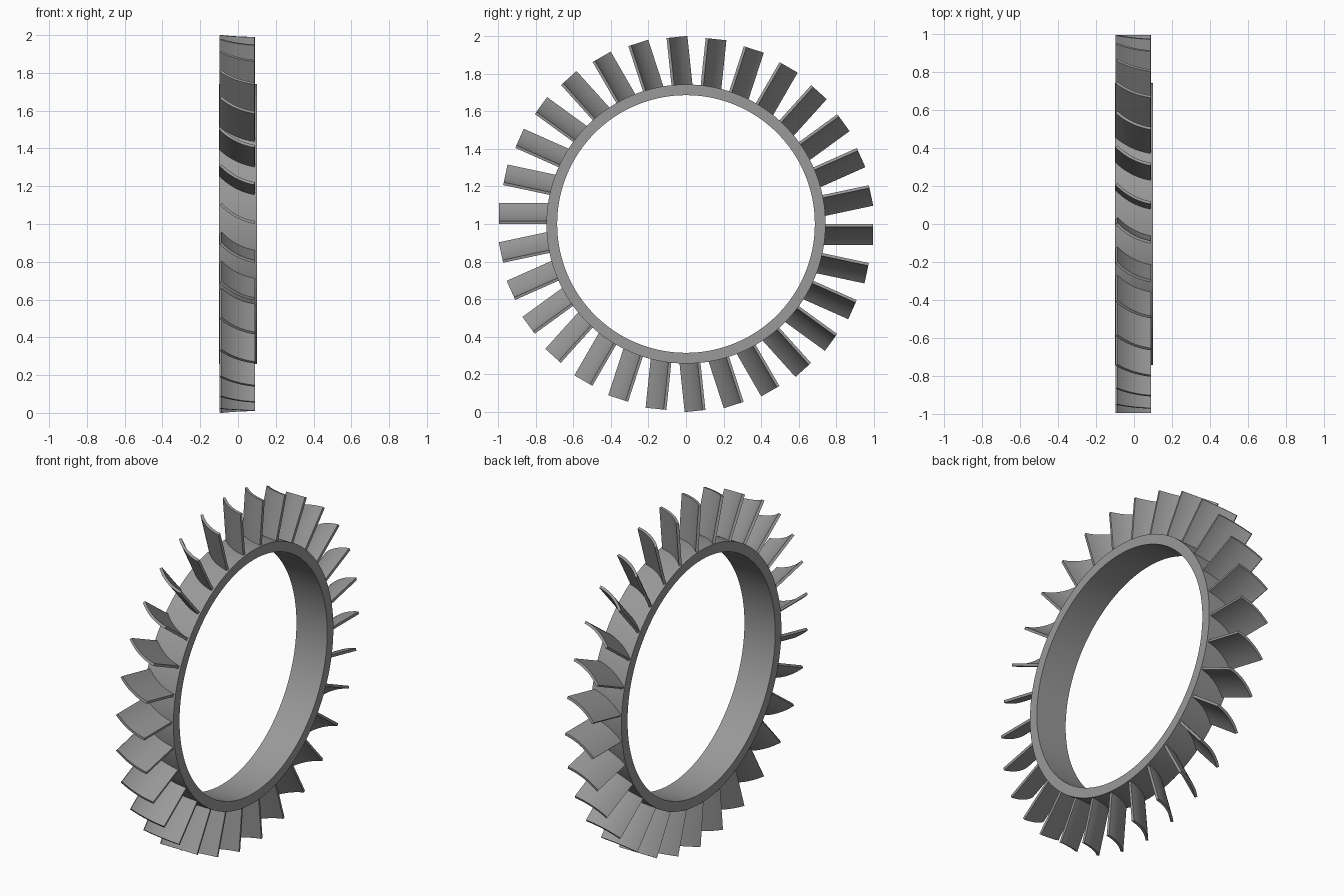
import bpy, bmesh, math
from mathutils import Matrix

if "Cube" in bpy.data.objects:
    bpy.data.objects.remove(bpy.data.objects["Cube"])

BLADES = 30
CENTRE = Matrix.Translation((0, 0, 1))

steel = bpy.data.materials.new("grey_steel")
steel.diffuse_color = (0.32, 0.32, 0.32, 1)
steel.use_nodes = True
steel.node_tree.nodes["Principled BSDF"].inputs["Base Color"].default_value = steel.diffuse_color


def make_object(name, bm):
    bmesh.ops.recalc_face_normals(bm, faces=bm.faces[:])
    bm.transform(CENTRE)
    mesh = bpy.data.meshes.new(name)
    bm.to_mesh(mesh)
    bm.free()
    mesh.materials.append(steel)
    obj = bpy.data.objects.new(name, mesh)
    bpy.context.collection.objects.link(obj)
    bpy.ops.object.select_all(action='DESELECT')
    obj.select_set(True)
    bpy.context.view_layer.objects.active = obj
    bpy.ops.object.shade_smooth_by_angle(angle=math.radians(30))
    return obj


# Hub ring: rectangular section spun around the x axis
bm = bmesh.new()
section = [(-0.1, 0.685), (0.1, 0.685), (0.1, 0.742), (-0.1, 0.742)]
verts = [bm.verts.new((x, 0, r)) for x, r in section]
edges = [bm.edges.new((verts[i], verts[(i + 1) % 4])) for i in range(4)]
bmesh.ops.spin(bm, geom=verts + edges, cent=(0, 0, 0), axis=(1, 0, 0),
               angle=math.tau, steps=128, use_merge=True)
bmesh.ops.remove_doubles(bm, verts=bm.verts[:], dist=1e-5)
make_object("hub_ring", bm)


# Curved blade section: an arc with constant thickness, as (x, tangent) points
def blade_section(steps=12):
    a0, a1 = math.radians(-47), math.radians(-10.5)
    angles = [a0 + (a1 - a0) * i / steps for i in range(steps + 1)]

    def arc(radius):
        return [(0.148 + radius * math.sin(a), 0.33 - radius * math.cos(a))
                for a in angles]
    return arc(0.335) + arc(0.32)[::-1]


# Blades: the section extruded outward and repeated around the hub
for i in range(BLADES):
    bm = bmesh.new()
    root = bm.faces.new([bm.verts.new((x, -0.71, t)) for x, t in blade_section()])
    ext = bmesh.ops.extrude_face_region(bm, geom=[root])
    tip = [v for v in ext["geom"] if isinstance(v, bmesh.types.BMVert)]
    bmesh.ops.translate(bm, verts=tip, vec=(0, -0.284, 0))
    if not any(f.verts[0].co.y == f.verts[1].co.y == f.verts[2].co.y == -0.71
               for f in bm.faces):
        bmesh.ops.holes_fill(bm, edges=bm.edges[:])
    bm.transform(Matrix.Rotation(math.tau * i / BLADES, 4, 'X'))
    make_object(f"blade_{i + 1:02d}", bm)
